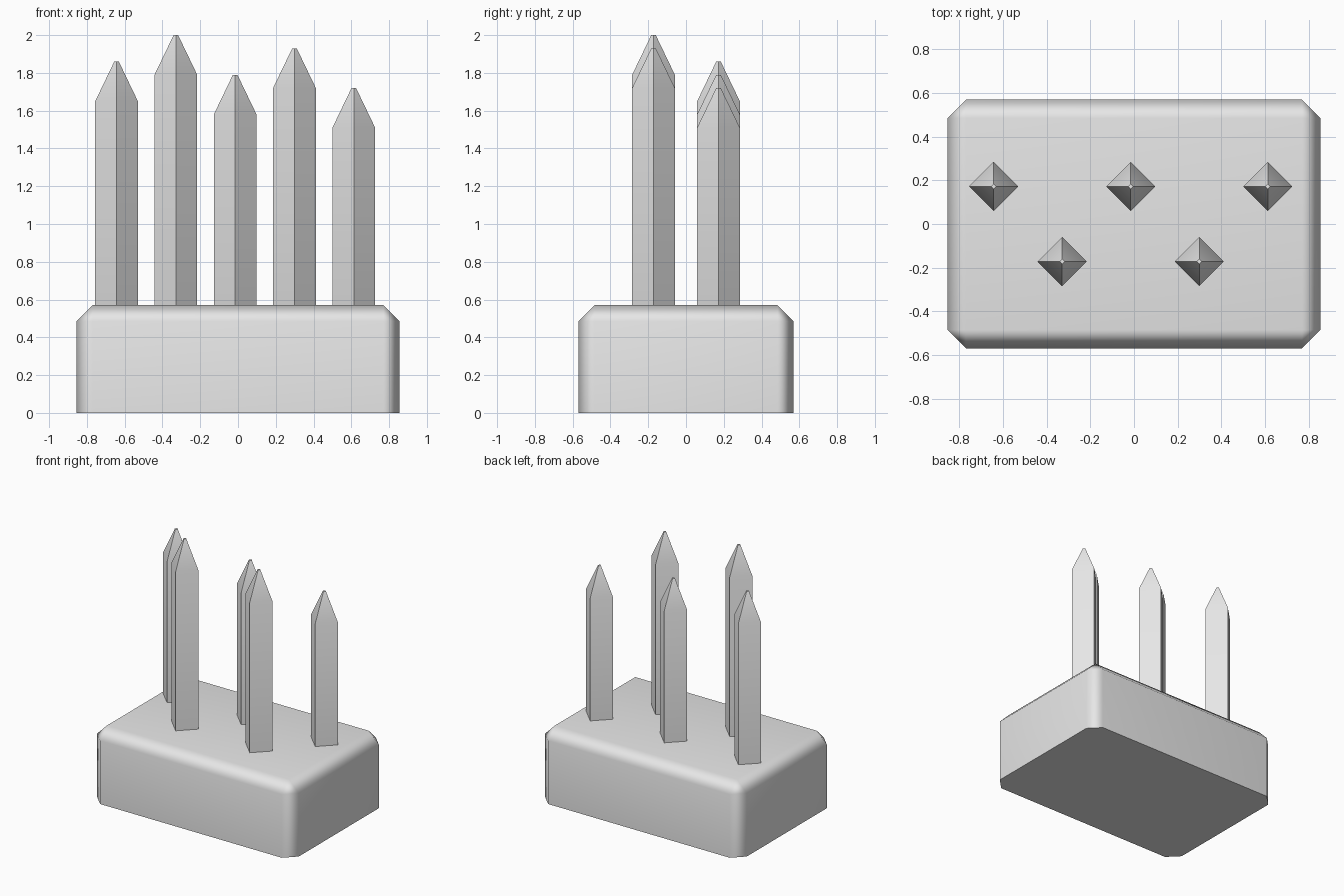
import bpy, bmesh, math
from mathutils import Matrix, Vector

cube = bpy.data.objects.get("Cube")
if cube:
    bpy.data.objects.remove(cube, do_unlink=True)

grey = bpy.data.materials.new("plain grey")
grey.use_nodes = True
grey.diffuse_color = (0.8, 0.8, 0.8, 1)
grey.node_tree.nodes["Principled BSDF"].inputs["Base Color"].default_value = (0.8, 0.8, 0.8, 1)


def add_object(name, bm, location=(0, 0, 0), angle=30):
    bmesh.ops.recalc_face_normals(bm, faces=bm.faces)
    mesh = bpy.data.meshes.new(name)
    bm.to_mesh(mesh)
    bm.free()
    mesh.materials.append(grey)
    obj = bpy.data.objects.new(name, mesh)
    obj.location = location
    bpy.context.collection.objects.link(obj)
    bpy.ops.object.select_all(action='DESELECT')
    obj.select_set(True)
    bpy.context.view_layer.objects.active = obj
    bpy.ops.object.shade_smooth_by_angle(angle=math.radians(angle))
    return obj


# Base block: top and upright edges chamfered, bottom edges left square
HALF_X, HALF_Y, HEIGHT, CHAMFER = 0.855, 0.57, 0.57, 0.085
bm = bmesh.new()
bmesh.ops.create_cube(bm, size=1, matrix=Matrix.Translation((0, 0, HEIGHT / 2))
                      @ Matrix.Diagonal((2 * HALF_X, 2 * HALF_Y, HEIGHT, 1)))
edges = [e for e in bm.edges if any(v.co.z > 0.1 for v in e.verts)]
bmesh.ops.bevel(bm, geom=edges, offset=CHAMFER, segments=1, affect='EDGES')
base = add_object("base_block", bm, angle=60)
# Large faces stay flat while the chamfers shade round
weighted = base.modifiers.new("Weighted normals", 'WEIGHTED_NORMAL')
weighted.keep_sharp = True


# Spikes: square posts turned corner-forward, tapering to a tiny flat tip
def add_spike(name, x, y, top):
    bm = bmesh.new()
    rings = []
    for radius, z in ((0.113, HEIGHT - 0.02), (0.113, top - 0.21), (0.012, top)):
        rings.append([bm.verts.new(Vector((radius, 0, z)) @ Matrix.Rotation(i * math.pi / 2, 3, 'Z'))
                      for i in range(4)])
    for low, high in zip(rings, rings[1:]):
        for i in range(4):
            j = (i + 1) % 4
            bm.faces.new((low[i], low[j], high[j], high[i]))
    bm.faces.new(rings[0])
    bm.faces.new(rings[-1])
    add_object(name, bm, (x, y, 0))


ROW = 0.172
for i, top in enumerate((1.86, 2.0, 1.79, 1.93, 1.72)):
    side = "front" if i % 2 else "back"
    add_spike(f"{side}_spike_{i + 1}", -0.643 + 0.314 * i, -ROW if i % 2 else ROW, top)
